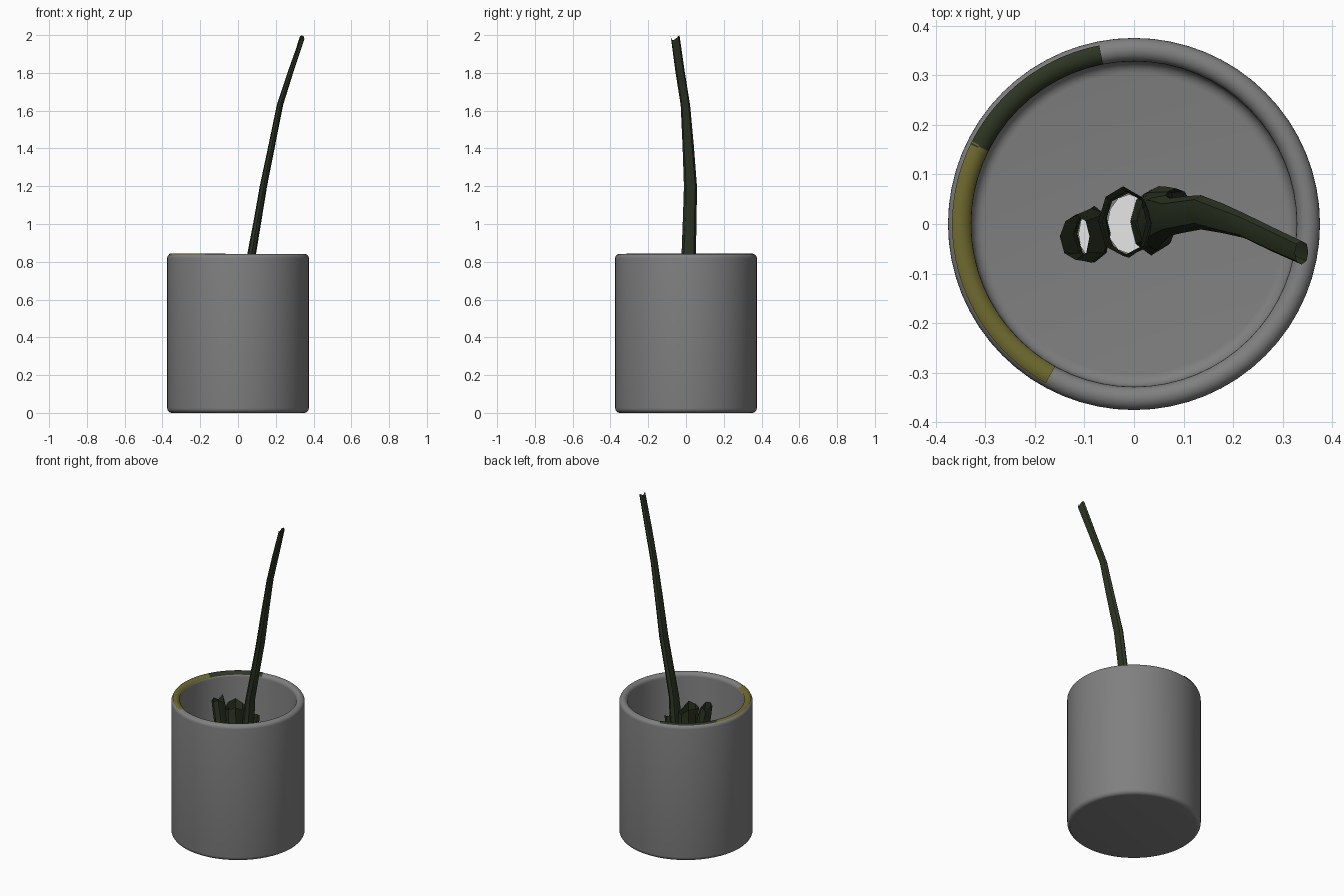
import bpy, math, random

if "Cube" in bpy.data.objects:
    bpy.data.objects.remove(bpy.data.objects["Cube"])

random.seed(4)


def material(name, rgb):
    m = bpy.data.materials.new(name)
    m.diffuse_color = (*rgb, 1)
    m.use_nodes = True
    m.node_tree.nodes["Principled BSDF"].inputs["Base Color"].default_value = m.diffuse_color
    return m


GREY = material("pot_grey", (0.215, 0.215, 0.215))
GREEN = material("stem_green", (0.027, 0.037, 0.017))
YELLOW = material("rim_yellow", (0.16, 0.145, 0.028))
WHITE = material("pith_white", (0.95, 0.95, 0.95))


def make(name, verts, faces, mat, smooth=None):
    me = bpy.data.meshes.new(name)
    me.from_pydata(verts, [], faces)
    me.materials.append(mat)
    ob = bpy.data.objects.new(name, me)
    bpy.context.collection.objects.link(ob)
    if smooth:
        bpy.ops.object.select_all(action='DESELECT')
        ob.select_set(True)
        bpy.context.view_layer.objects.active = ob
        bpy.ops.object.shade_smooth_by_angle(angle=math.radians(smooth))
    return ob


def sweep(name, profile, a0, a1, n, mat, caps=False):
    """Turn an (r, z) profile around z between two angles in degrees."""
    closed = abs(a1 - a0) >= 360
    rows = n if closed else n + 1
    k = len(profile)
    verts, faces = [], []
    for i in range(rows):
        a = math.radians(a0 + (a1 - a0) * i / n)
        verts += [(r * math.cos(a), r * math.sin(a), z) for r, z in profile]
    for i in range(n):
        j = (i + 1) % rows
        for p in range(k - 1):
            faces.append((i * k + p, j * k + p, j * k + p + 1, i * k + p + 1))
    if caps:
        faces.append([i * k for i in reversed(range(rows))])
        faces.append([i * k + k - 1 for i in range(rows)])
    return make(name, verts, faces, mat, 40)


def arc(cr, cz, rad, t0, t1, n):
    ts = [math.radians(t0 + (t1 - t0) * i / n) for i in range(n + 1)]
    return [(cr + rad * math.cos(t), cz + rad * math.sin(t)) for t in ts]


# Pot: rounded foot, straight wall, round lip, hollow inside with filleted floor
RIM_R, RIM_Z, RIM_T = 0.3515, 0.818, 0.0235
pot = arc(0.35, 0.025, 0.025, -90, 0, 5)
pot += arc(RIM_R, RIM_Z, RIM_T, 0, 180, 12)
pot += arc(0.303, 0.075, 0.025, 0, -90, 5)
sweep("pot", pot, 0, 360, 64, GREY, caps=True)

# Coloured glaze patches lying on the lip
patch = arc(RIM_R, RIM_Z, RIM_T + 0.003, 55, 152, 8)
sweep("rim_patch_yellow", patch, 153, 241, 30, YELLOW)
sweep("rim_patch_green", patch, 101, 154, 20, GREEN)


def tube(name, path, sides=8, rough=0.06, jag=0.02):
    """Hollow ragged stem; path points are (x, y, z, radius_x, radius_y)."""
    # double the number of rings between the given points
    pts = []
    for p, q in zip(path, path[1:]):
        pts += [p, tuple((u + v) / 2 for u, v in zip(p, q))]
    pts.append(path[-1])
    verts, faces = [], []
    for i, (x, y, z, rx, ry) in enumerate(pts):
        for s in range(sides):
            a = 2 * math.pi * s / sides
            f = 1 + random.uniform(-rough, rough)
            dz = random.uniform(-jag, jag) if i == len(pts) - 1 else 0
            verts.append((x + rx * f * math.cos(a), y + ry * f * math.sin(a), z + dz))
    for i in range(len(pts) - 1):
        for s in range(sides):
            t = (s + 1) % sides
            faces.append((i * sides + s, i * sides + t, (i + 1) * sides + t, (i + 1) * sides + s))
    return make(name, verts, faces, GREEN, 30)


# Tall leaning stem
tube("tall_stem", [
    (0.035, 0.005, 0.05, 0.045, 0.065),
    (0.045, 0.008, 0.45, 0.04, 0.06),
    (0.072, 0.015, 0.84, 0.022, 0.037),
    (0.135, 0.025, 1.2, 0.02, 0.034),
    (0.222, -0.003, 1.63, 0.016, 0.026),
    (0.338, -0.058, 1.985, 0.014, 0.024)], jag=0.015)

# Cut-off stubs
tube("left_stub", [
    (-0.08, -0.02, 0.05, 0.035, 0.055),
    (-0.085, -0.02, 0.6, 0.035, 0.055),
    (-0.118, -0.025, 0.81, 0.03, 0.045)])
tube("middle_stub", [
    (-0.01, 0.0, 0.05, 0.048, 0.065),
    (-0.01, 0.0, 0.6, 0.048, 0.065),
    (-0.022, 0.005, 0.79, 0.048, 0.068)])
tube("back_stub", [
    (0.04, 0.03, 0.05, 0.035, 0.04),
    (0.05, 0.035, 0.5, 0.035, 0.04),
    (0.085, 0.05, 0.72, 0.025, 0.022)])


# Pale pith inside the open stubs
def pith(name, x, y, rx, ry):
    ring = [(x + rx * math.cos(i * math.pi / 6), y + ry * math.sin(i * math.pi / 6), 0.056)
            for i in range(12)]
    make(name, ring, [list(range(12))], WHITE)


pith("left_pith", -0.08, -0.02, 0.032, 0.05)
pith("middle_pith", -0.01, 0.0, 0.044, 0.06)
